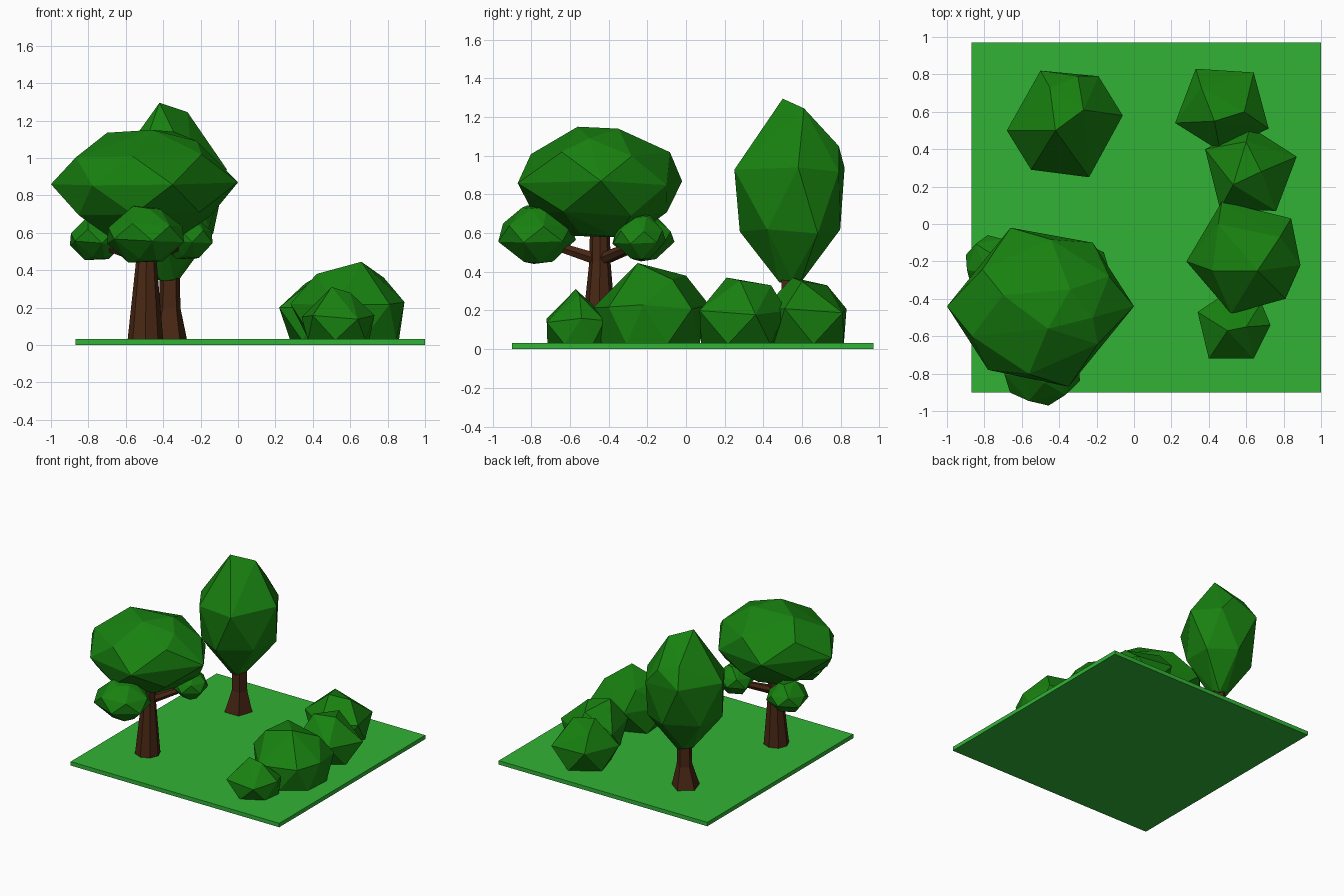
import bpy, bmesh, math
from mathutils import Vector

if "Cube" in bpy.data.objects:
    bpy.data.objects.remove(bpy.data.objects["Cube"])


def material(name, color):
    m = bpy.data.materials.new(name)
    m.diffuse_color = (*color, 1)
    m.use_nodes = True
    m.node_tree.nodes["Principled BSDF"].inputs["Base Color"].default_value = m.diffuse_color
    return m


GRASS = material("grass", (0.031, 0.45, 0.037))
LEAF = material("leaf", (0.009, 0.22, 0.005))
BARK = material("bark", (0.065, 0.02, 0.007))


def finish(name, bm, mat):
    bmesh.ops.recalc_face_normals(bm, faces=bm.faces)
    me = bpy.data.meshes.new(name)
    bm.to_mesh(me)
    bm.free()
    me.materials.append(mat)
    ob = bpy.data.objects.new(name, me)
    bpy.context.collection.objects.link(ob)


def leaf_mass(name, outline, levels, tips=()):
    """Faceted convex mass: plan outline repeated at (z, scale, half-step shift)."""
    pts = [Vector(p) for p in outline]
    c = sum(pts, Vector((0, 0))) / len(pts)
    bm = bmesh.new()
    for z, s, shift in levels:
        for i, p in enumerate(pts):
            q = c + (p.lerp(pts[(i + 1) % len(pts)], shift) - c) * s
            bm.verts.new((q.x, q.y, z + 0.012 * math.sin(i * 2.4) * (z > 0.1)))
    for t in tips:
        bm.verts.new(t)
    bmesh.ops.convex_hull(bm, input=bm.verts)
    bmesh.ops.delete(bm, geom=[v for v in bm.verts if not v.link_faces], context='VERTS')
    finish(name, bm, LEAF)


def limb(name, path, sides):
    """Tapered faceted tube through (x, y, z, radius) points."""
    bm = bmesh.new()
    axis = Vector(path[-1][:3]) - Vector(path[0][:3])
    rot = axis.to_track_quat('Z', 'Y')
    rings = []
    for x, y, z, r in path:
        rings.append([bm.verts.new(Vector((x, y, z)) + rot @ Vector(
            (r * math.cos(math.tau * i / sides), r * math.sin(math.tau * i / sides), 0)))
            for i in range(sides)])
    for a, b in zip(rings, rings[1:]):
        for i in range(sides):
            j = (i + 1) % sides
            bm.faces.new((a[i], a[j], b[j], b[i]))
    bm.faces.new(rings[0])
    bm.faces.new(rings[-1])
    finish(name, bm, BARK)


# ground slab
bm = bmesh.new()
bmesh.ops.create_cube(bm, size=1)
for v in bm.verts:
    v.co = (0.065 + v.co.x * 1.87, 0.035 + v.co.y * 1.87, 0.016 + v.co.z * 0.032)
finish("ground", bm, GRASS)

# broad tree: trunk, branches, main canopy and small leaf clusters
limb("broad_trunk", [(-0.495, -0.45, 0.03, 0.095), (-0.49, -0.445, 0.45, 0.055),
                     (-0.49, -0.445, 0.7, 0.05)], 8)
leaf_mass("broad_canopy",
          [(-1, -0.44), (-0.66, -0.02), (-0.22, -0.1), (0, -0.44), (-0.35, -0.87), (-0.78, -0.78)],
          [(0.59, 0.5, 0.5), (0.7, 0.9, 0.5), (0.86, 1, 0), (1.01, 0.94, 0.5)],
          [(-0.7, -0.38, 1.135), (-0.46, -0.56, 1.15), (-0.34, -0.35, 1.14), (-0.22, -0.5, 1.09)])
clusters = {"front": (-0.495, -0.77, 0.595, 0.215, 0.2, 0.15),
            "left": (-0.755, -0.22, 0.575, 0.15, 0.16, 0.115),
            "right": (-0.27, -0.24, 0.58, 0.14, 0.135, 0.115)}
for side, (x, y, z, rx, ry, rz) in clusters.items():
    angles = [math.tau * i / 6 + 0.7 for i in range(6)]
    ring = [(x + rx * math.cos(a), y + ry * math.sin(a)) for a in angles]
    leaf_mass(side + "_cluster", ring,
              [(z - rz * 0.95, 0.5, 0.5), (z - rz * 0.25, 1.02, 0), (z + rz * 0.3, 1.08, 0.5),
               (z + rz * 0.92, 0.4, 0)])
    limb(side + "_branch", [(-0.49, -0.445, 0.46, 0.035), (x, y, z - 0.03, 0.022)], 6)

# tall tree
limb("tall_trunk", [(-0.375, 0.54, 0.03, 0.108), (-0.365, 0.54, 0.2, 0.06),
                    (-0.365, 0.54, 0.5, 0.055)], 5)
leaf_mass("tall_canopy",
          [(-0.68, 0.5), (-0.5, 0.82), (-0.19, 0.79), (-0.06, 0.58), (-0.24, 0.25), (-0.55, 0.29)],
          [(0.35, 0.2, 0), (0.61, 0.97, 0.5), (0.93, 1, 0)],
          [(-0.42, 0.5, 1.295), (-0.27, 0.61, 1.245), (-0.45, 0.73, 1.09), (-0.3, 0.79, 1.05)])

# row of bushes: plan outline, mid height, top points
bushes = [
    ([(0.22, 0.54), (0.33, 0.83), (0.64, 0.81), (0.72, 0.51), (0.46, 0.39)], 0.2,
     [(0.43, 0.55, 0.37), (0.36, 0.73, 0.33), (0.59, 0.6, 0.35)]),
    ([(0.38, 0.4), (0.62, 0.52), (0.87, 0.36), (0.76, 0.07), (0.46, 0.08)], 0.19,
     [(0.53, 0.21, 0.37), (0.68, 0.28, 0.355), (0.6, 0.44, 0.33)]),
    ([(0.28, -0.2), (0.47, 0.12), (0.84, 0.03), (0.89, -0.22), (0.81, -0.4), (0.52, -0.48)], 0.22,
     [(0.66, -0.25, 0.445), (0.45, 0, 0.38), (0.42, -0.25, 0.38), (0.78, -0.07, 0.36)]),
    ([(0.34, -0.47), (0.4, -0.72), (0.64, -0.72), (0.73, -0.54), (0.68, -0.42), (0.46, -0.39)], 0.15,
     [(0.5, -0.57, 0.31), (0.6, -0.55, 0.28)])]
for n, (outline, mid, tips) in enumerate(bushes, 1):
    leaf_mass(f"bush_{n}", outline, [(0.025, 0.98, 0.5), (mid, 1, 0)], tips)
